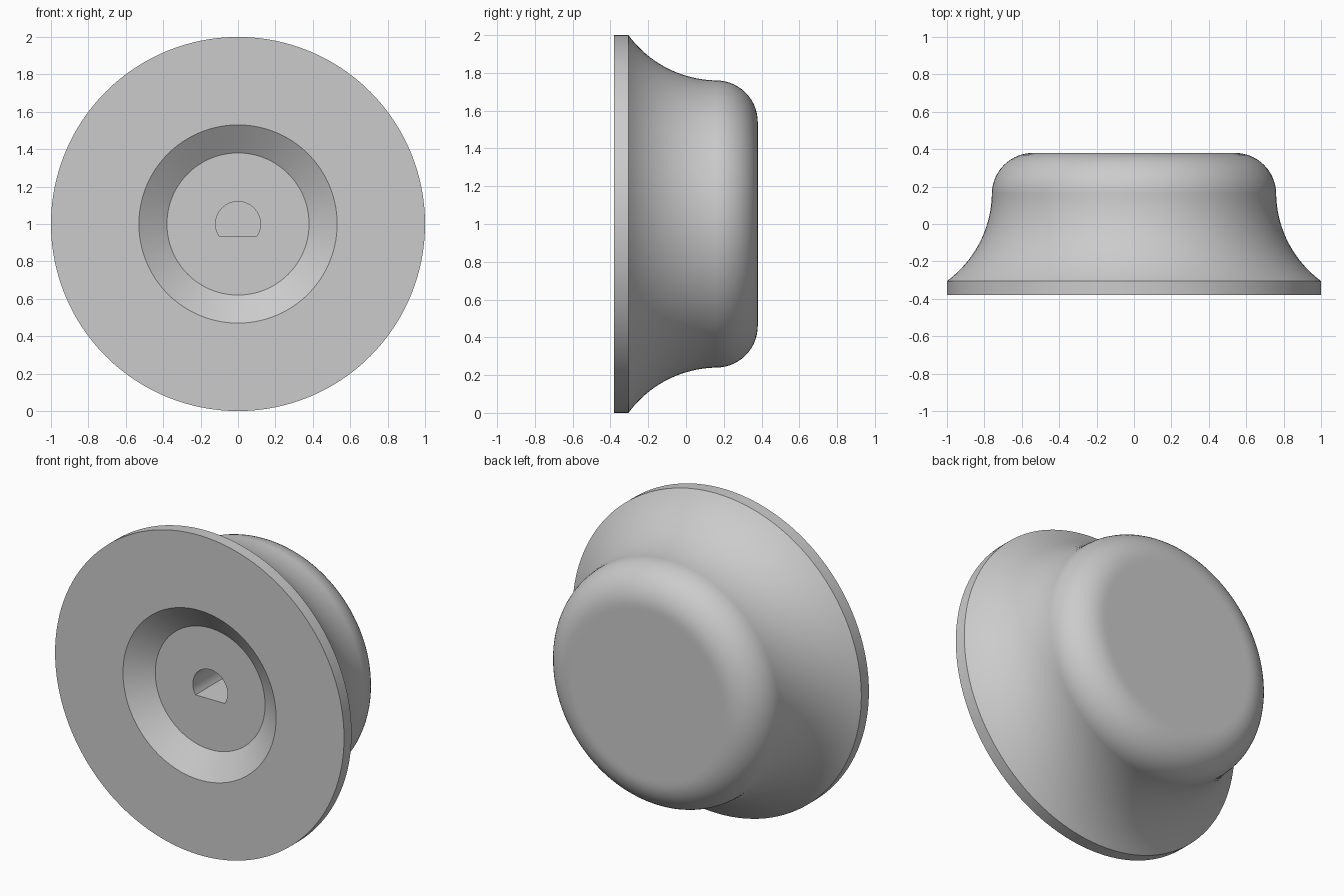
import bpy
import bmesh
from math import sin, cos, pi, asin, atan2, radians
from mathutils import Vector, Matrix

if "Cube" in bpy.data.objects:
    bpy.data.objects.remove(bpy.data.objects["Cube"])

FRONT, BACK = -0.38, 0.38
FLOOR = FRONT + 0.105
SEGMENTS = 128


def arc(cr, cy, radius, start, end, steps):
    """Points (radius, y) along a circular arc."""
    angles = [start + (end - start) * i / steps for i in range(steps + 1)]
    return [(cr + radius * cos(a), cy + radius * sin(a)) for a in angles]


# Half profile: recess floor edge, front face, rim, flared neck, rounded cap
flare = 0.59
neck = 0.76
rim_angle = atan2(-0.475, -0.35) + 2 * pi
profile = [(0.38, FLOOR), (0.53, FRONT), (1.0, FRONT)]
profile += arc(neck + flare, 0.17, flare, rim_angle, pi, 20)
profile += arc(0.54, 0.16, 0.22, 0, pi / 2, 14)
profile += [(0.52, BACK), (0, BACK)]

bm = bmesh.new()
verts = [bm.verts.new((r, y, 0)) for r, y in profile]
edges = [bm.edges.new(pair) for pair in zip(verts, verts[1:])]
bmesh.ops.spin(bm, geom=verts + edges, cent=(0, 0, 0), axis=(0, 1, 0),
               angle=2 * pi, steps=SEGMENTS, dvec=(0, 0, 0))
bmesh.ops.remove_doubles(bm, verts=bm.verts, dist=0.0001)
recess_edges = [e for e in bm.edges if e.is_boundary]

# D-shaped shaft hole in the recess floor
hole_radius, flat_z, hole_depth = 0.12, -0.065, 0.42
start = asin(flat_z / hole_radius)
outline = [(r, z) for r, z in arc(0, 0, hole_radius, start, pi - start, 40)]
loops = [[bm.verts.new((x, y, z)) for x, z in outline]
         for y in (FLOOR, FLOOR + hole_depth)]
count = len(outline)
for i in range(count):
    j = (i + 1) % count
    bm.faces.new((loops[0][i], loops[0][j], loops[1][j], loops[1][i]))
bm.faces.new(loops[1])
mouth = [bm.edges.get((loops[0][i], loops[0][(i + 1) % count])) for i in range(count)]

# Recess floor between the recess wall and the hole
bmesh.ops.triangle_fill(bm, use_beauty=True, edges=recess_edges + mouth,
                        normal=Vector((0, -1, 0)))
bmesh.ops.recalc_face_normals(bm, faces=bm.faces)
bmesh.ops.transform(bm, matrix=Matrix.Translation((0, 0, 1)), verts=bm.verts)

mesh = bpy.data.meshes.new("knob")
bm.to_mesh(mesh)
bm.free()
knob = bpy.data.objects.new("knob", mesh)
bpy.context.collection.objects.link(knob)

# Plain grey material
grey = bpy.data.materials.new("light grey")
grey.use_nodes = True
colour = (0.6, 0.6, 0.6, 1)
grey.diffuse_color = colour
shader = next(n for n in grey.node_tree.nodes if n.type == "BSDF_PRINCIPLED")
shader.inputs["Base Color"].default_value = colour
mesh.materials.append(grey)

# Smooth curves, crisp edges
bpy.ops.object.select_all(action="DESELECT")
knob.select_set(True)
bpy.context.view_layer.objects.active = knob
bpy.ops.object.shade_smooth_by_angle(angle=radians(25))
